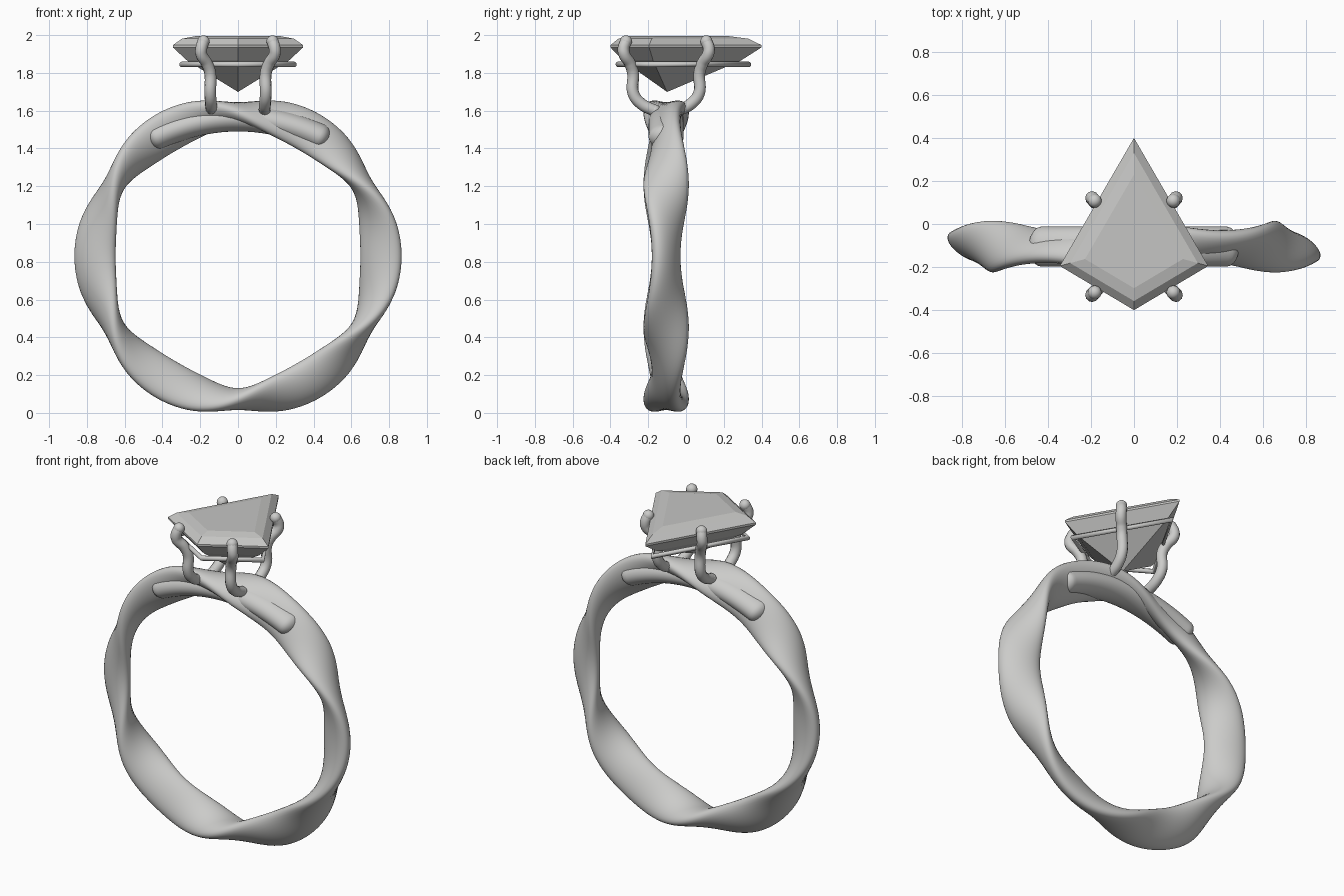
import bpy, bmesh
from math import sin, cos, pi, tau, radians, sqrt
from mathutils import Vector

cube = bpy.data.objects.get("Cube")
if cube:
    bpy.data.objects.remove(cube)

MID_Y = -0.105      # band and setting centre line
RING_Z = 0.83       # centre of the finger hole


def material(name, value):
    m = bpy.data.materials.new(name)
    m.use_nodes = True
    colour = (value, value, value * 0.98, 1)
    m.diffuse_color = colour
    m.node_tree.nodes["Principled BSDF"].inputs["Base Color"].default_value = colour
    return m


METAL = material("pale metal", 0.6)
STONE = material("grey stone", 0.56)


def loft(name, rings, mat, closed=False, smooth=True):
    """Skin a list of point rings; cap the ends unless the loop is closed."""
    bm = bmesh.new()
    loops = [[bm.verts.new(p) for p in ring] for ring in rings]
    pairs = list(zip(loops, loops[1:]))
    if closed:
        pairs.append((loops[-1], loops[0]))
    for a, b in pairs:
        for i in range(len(a)):
            j = (i + 1) % len(a)
            bm.faces.new((a[i], a[j], b[j], b[i]))
    if not closed:
        bm.faces.new(loops[0])
        bm.faces.new(loops[-1])
    bmesh.ops.remove_doubles(bm, verts=bm.verts, dist=1e-5)
    bmesh.ops.recalc_face_normals(bm, faces=bm.faces)
    mesh = bpy.data.meshes.new(name)
    bm.to_mesh(mesh)
    bm.free()
    mesh.materials.append(mat)
    obj = bpy.data.objects.new(name, mesh)
    bpy.context.collection.objects.link(obj)
    if smooth:
        mesh.shade_smooth()
    return obj


def wire(name, points, radius, cyclic=False, rounded=True):
    """Round wire along a path, with ball ends when open."""
    curve = bpy.data.curves.new(name, "CURVE")
    curve.dimensions = "3D"
    curve.bevel_depth = radius
    curve.bevel_resolution = 4
    curve.use_fill_caps = True
    if rounded:
        s = curve.splines.new("BEZIER")
        s.bezier_points.add(len(points) - 1)
        for bp, p in zip(s.bezier_points, points):
            bp.co = p
            bp.handle_left_type = bp.handle_right_type = "AUTO"
    else:
        s = curve.splines.new("POLY")
        s.points.add(len(points) - 1)
        for sp, p in zip(s.points, points):
            sp.co = (*p, 1)
    s.use_cyclic_u = cyclic
    s.use_smooth = True
    curve.materials.append(METAL)
    obj = bpy.data.objects.new(name, curve)
    bpy.context.collection.objects.link(obj)
    return obj


# Band: an oval section that rocks back and forth as it goes round
def band_ring(theta, sides=32):
    tilt = radians(62) * cos(3 * theta)
    radial = Vector((cos(theta), 0, sin(theta)))
    depth = Vector((0, -1, 0))
    long_axis = radial * sin(tilt) + depth * cos(tilt)
    short_axis = radial * cos(tilt) - depth * sin(tilt)
    centre = Vector((0, MID_Y, RING_Z)) + radial * 0.757
    return [centre + long_axis * 0.12 * cos(t) + short_axis * 0.058 * sin(t)
            for t in (tau * k / sides for k in range(sides))]


loft("band", [band_ring(tau * i / 192) for i in range(192)], METAL, closed=True)

# Bridge: blunt-ended arc merged into the top of the band
HALF = 0.48


def bridge_ring(x, sides=32):
    size = sqrt(max(0.0, 1 - max(0.0, (abs(x) - HALF + 0.05) / 0.05) ** 2))
    size = max(size, 0.02)
    along = Vector((1, 0, -1.06 * x)).normalized()
    up = Vector((-along.z, 0, along.x))
    centre = Vector((x, MID_Y, 1.56 - 0.53 * x * x))
    return [centre + Vector((0, 0.093 * size * cos(t), 0)) + up * 0.07 * size * sin(t)
            for t in (tau * k / sides for k in range(sides))]


loft("bridge", [bridge_ring(-HALF * cos(pi * i / 48)) for i in range(49)], METAL)

# Four prongs rising from the band and gripping the stone
for sx, side in ((1, "left"), (-1, "right")):
    for sy, end in ((1, "back"), (-1, "front")):
        path = [(sx * x, MID_Y + sy * y, z) for x, y, z in (
            (0.14, 0.06, 1.60), (0.143, 0.13, 1.635), (0.147, 0.173, 1.69),
            (0.148, 0.176, 1.80), (0.165, 0.192, 1.85), (0.194, 0.222, 1.90),
            (0.194, 0.226, 1.93), (0.183, 0.213, 1.967))]
        wire(f"{end}_{side}_prong", path, 0.031)
        for tip, place in ((path[0], "foot"), (path[-1], "tip")):
            bpy.ops.mesh.primitive_uv_sphere_add(
                segments=20, ring_count=12, radius=0.032, location=tip)
            ball = bpy.context.object
            ball.name = f"{end}_{side}_prong_{place}"
            ball.data.materials.append(METAL)
            ball.data.shade_smooth()


# Kite outline shared by the stone and its rail
def kite(scale, z):
    return [Vector((x * scale, -0.1 + y * scale, z)) for x, y in (
        (0, 0.5), (-0.345, -0.095), (0, -0.3), (0.345, -0.095))]


# Rail under the girdle
wire("gallery_rail", kite(0.86, 1.845), 0.015, cyclic=True, rounded=False)

# Faceted kite stone: point, pavilion, girdle, two crown steps, table
levels = ((0.004, 1.70), (0.78, 1.865), (1.0, 1.935), (1.0, 1.947),
          (0.86, 1.981), (0.66, 1.994))
loft("kite_stone", [kite(s, z) for s, z in levels], STONE, smooth=False)
